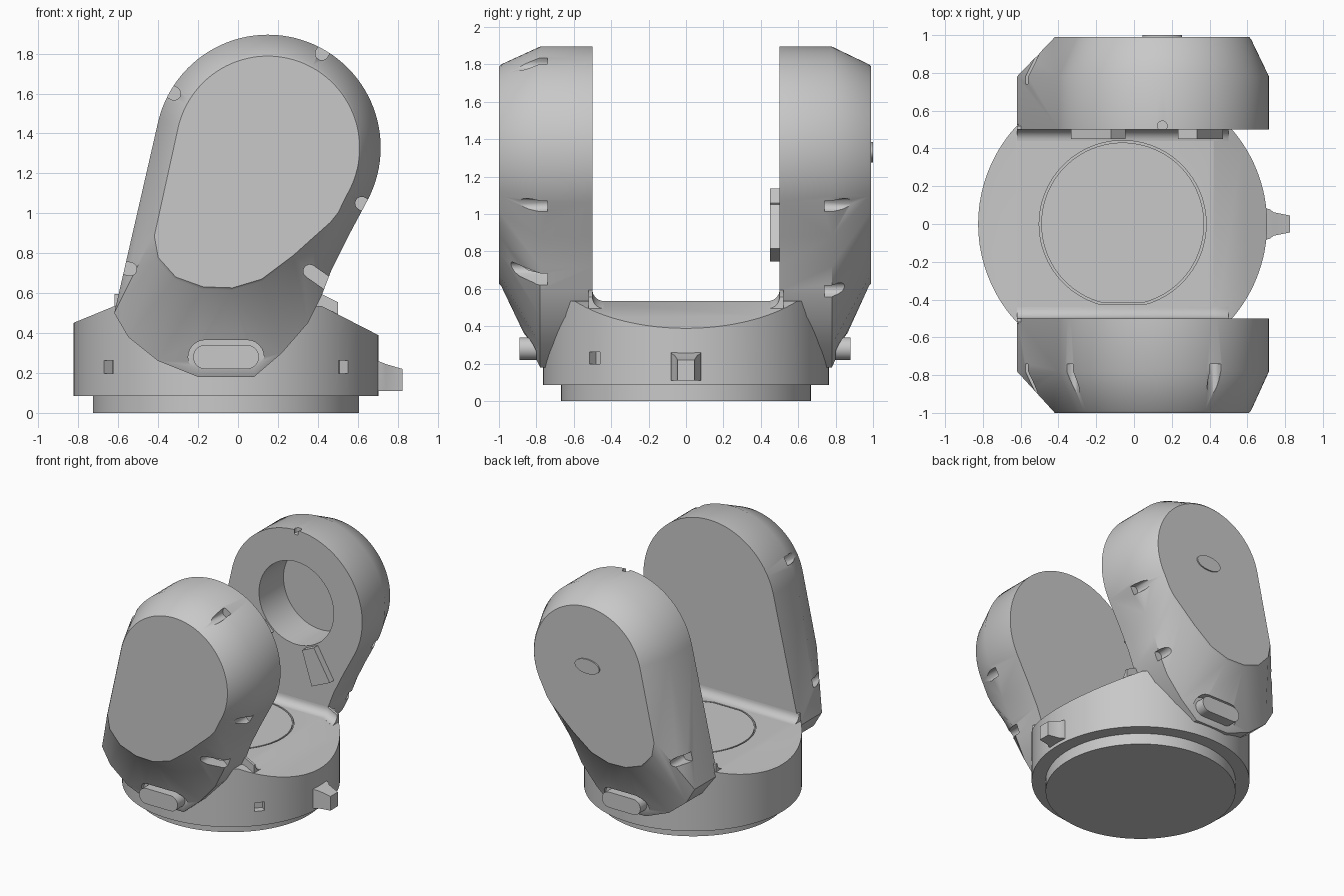
import bpy, bmesh
from math import sin, cos, pi, radians
from mathutils import Vector

cube = bpy.data.objects.get("Cube")
if cube:
    bpy.data.objects.remove(cube, do_unlink=True)

grey = bpy.data.materials.new("plain_grey")
grey.use_nodes = True
grey.diffuse_color = (0.58, 0.58, 0.58, 1)
for node in grey.node_tree.nodes:
    if node.type == "BSDF_PRINCIPLED":
        node.inputs["Base Color"].default_value = (0.58, 0.58, 0.58, 1)

CX = -0.06                     # base axis
HUB = (0.15, 1.33)             # arm pivot in x, z


def loft(name, rings):
    """Closed solid through equal-length rings of points."""
    bm = bmesh.new()
    loops = [[bm.verts.new(p) for p in ring] for ring in rings]
    n = len(loops[0])
    for a, b in zip(loops, loops[1:]):
        for i in range(n):
            j = (i + 1) % n
            bm.faces.new((a[i], a[j], b[j], b[i]))
    bm.faces.new(loops[0][::-1])
    bm.faces.new(loops[-1])
    bmesh.ops.recalc_face_normals(bm, faces=bm.faces)
    mesh = bpy.data.meshes.new(name)
    bm.to_mesh(mesh)
    bm.free()
    mesh.materials.append(grey)
    ob = bpy.data.objects.new(name, mesh)
    bpy.context.scene.collection.objects.link(ob)
    return ob


def prism_y(name, pts, y0, y1):
    return loft(name, [[(x, y, z) for x, z in pts] for y in (y0, y1)])


def prism_z(name, pts, z0, z1):
    return loft(name, [[(x, y, z) for x, y in pts] for z in (z0, z1)])


def arc(cx, cy, r, a0, a1, n):
    return [(cx + r * cos(radians(a0 + (a1 - a0) * i / n)),
             cy + r * sin(radians(a0 + (a1 - a0) * i / n))) for i in range(n + 1)]


def circle(cx, cy, r, n=96):
    return arc(cx, cy, r, 0, 360, n)[:-1]


def stadium(cx, cz, half, r):
    return arc(cx + half - r, cz, r, -90, 90, 12) + arc(cx - half + r, cz, r, 90, 270, 12)


def boolean(ob, cutter, mode="DIFFERENCE"):
    mod = ob.modifiers.new("cut", "BOOLEAN")
    mod.object, mod.operation, mod.solver = cutter, mode, "EXACT"
    select(ob)
    bpy.ops.object.modifier_apply(modifier=mod.name)
    bpy.data.objects.remove(cutter, do_unlink=True)


def select(ob):
    bpy.ops.object.select_all(action="DESELECT")
    ob.select_set(True)
    bpy.context.view_layer.objects.active = ob


# Base: round drum trimmed by sloping shoulders
prism_z("foot_disc", circle(CX, 0, 0.667), 0, 0.1)
base = prism_z("base_drum", circle(CX, 0, 0.765, 128), 0.085, 0.7)
shoulders = [(-0.9, 0), (-0.9, 0.42), (-0.62, 0.535), (0.42, 0.535), (0.8, 0.34), (0.8, 0)]
boolean(base, prism_y("shoulder_trim", shoulders, -1, 1), "INTERSECT")


# Turntable disc with one flattened edge, set in a thin groove
def flat_disc(r):
    return [(x, max(y, 0.015 - r)) for x, y in circle(CX, 0, r)]


boolean(base, prism_z("groove_cutter", flat_disc(0.442), 0.51, 0.6))
prism_z("turntable_disc", flat_disc(0.431), 0.5, 0.535)

# Small square pockets around the drum
for x, y in ((-0.65, -0.49), (0.53, -0.49)):
    out = Vector((x - CX, y, 0)).normalized()
    side = Vector((-out.y, out.x, 0)) * 0.036
    mid = Vector((CX, 0, 0.23))
    up = Vector((0, 0, 0.033))
    rings = [[mid + out * r + side * a + up * b
              for a, b in ((-1, -1), (1, -1), (1, 1), (-1, 1))] for r in (0.71, 0.85)]
    boolean(base, loft("pocket_cutter", rings))

# Side nub
loft("side_nub", [[(x, -w, 0.11), (x, w, 0.11), (x, w, top), (x, -w, top)]
                  for x, w, top in ((0.66, 0.085, 0.27), (0.715, 0.08, 0.255),
                                    (0.74, 0.062, 0.245), (0.825, 0.045, 0.22))])

# Arm outlines: full body, and the smaller outer face with matching points
body = arc(*HUB, 0.565, -28, 166.5, 56) + [
    (-0.62, 0.50), (-0.55, 0.38), (-0.40, 0.26), (-0.20, 0.18), (0.08, 0.18),
    (0.22, 0.30), (0.35, 0.45), (0.42, 0.59), (0.47, 0.72), (0.55, 0.88)]
face = arc(*HUB, 0.47, -30, 166.5, 56) + [
    (-0.43, 0.88), (-0.41, 0.77), (-0.32, 0.67), (-0.18, 0.62), (-0.03, 0.615),
    (0.12, 0.66), (0.28, 0.78), (0.38, 0.87), (0.47, 0.95), (0.51, 1.00)]
lip = [(0.1 + (x - 0.1) * 0.98, 1.2 + (z - 1.2) * 0.98) for x, z in face]

# Notches in the sloping rim: x, z, outward angle
NOTCHES = {
    -1: [(-0.32, 1.6, 150), (0.42, 1.8, 60), (0.62, 1.05, -28),
         (0.36, 0.71, -35), (-0.54, 0.72, 166)],
    1: [(0.62, 1.05, -28), (0.40, 0.60, -35), (-0.53, 0.72, 166)],
}


def make_arm(name, s, outer):
    layers = ((body, 0.5), (body, 0.78), (face, outer - 0.012), (lip, outer))
    arm = loft(name, [[(x, s * y, z) for x, z in pts] for pts, y in layers])
    for x, z, a in NOTCHES[s]:
        ca, sa = cos(radians(a)), sin(radians(a))
        tab = arc(x, z, 0.033, a + 90, a + 270, 8)
        tab += [(px + 0.13 * ca, pz + 0.13 * sa) for px, pz in (tab[-1], tab[0])]
        boolean(arm, prism_y("notch_cutter", tab, s * 0.74, s * 1.1))
    # Recess and oblong button near the foot of the arm
    boolean(arm, prism_y("recess_cutter", stadium(CX, 0.28, 0.19, 0.085), s * 0.8, s * 1.1))
    prism_y(name + "_button", stadium(CX, 0.28, 0.165, 0.06), s * 0.7, s * (outer - 0.11))
    # Cove where the arm meets the drum top
    cove = [(0.52, -0.04), (0.52, 0.06), (0.5, 0.06)]
    cove += arc(0.44, 0.06, 0.06, 0, -90, 8)[1:] + [(0.44, -0.04)]
    loft(name + "_cove", [[(x, s * y, z + dz) for y, dz in cove]
                          for x, z in ((-0.62, 0.535), (0.42, 0.535), (0.5, 0.495))])
    return arm


make_arm("front_arm", -1, 1.0)
back = make_arm("back_arm", 1, 0.99)

# Bearing socket, rim notch and outer oval on the back arm
boolean(back, prism_y("socket_cutter", circle(*HUB, 0.32), 0.4, 0.8))
boolean(back, prism_z("rim_notch_cutter", stadium(0.15, 0.52, 0.026, 0.025), 1.86, 2))
oval = [(HUB[0] + 0.105 * cos(t * pi / 24), HUB[1] + 0.055 * sin(t * pi / 24)) for t in range(48)]
prism_y("outer_oval", oval, 0.97, 1.0)

# Two radiating pads below the socket
for name, a in (("left_pad", -66), ("right_pad", -135)):
    d, p = Vector((cos(radians(a)), sin(radians(a)))), Vector((-sin(radians(a)), cos(radians(a))))
    hub = Vector(HUB)
    pts = [hub + d * r + p * w for r, w in ((0.33, -0.055), (0.6, -0.085), (0.6, 0.085), (0.33, 0.055))]
    prism_y(name, pts, 0.45, 0.52)

# Smooth curves, crisp edges
for ob in list(bpy.context.scene.objects):
    if ob.type == "MESH":
        select(ob)
        bpy.ops.object.shade_smooth_by_angle(angle=radians(32))
